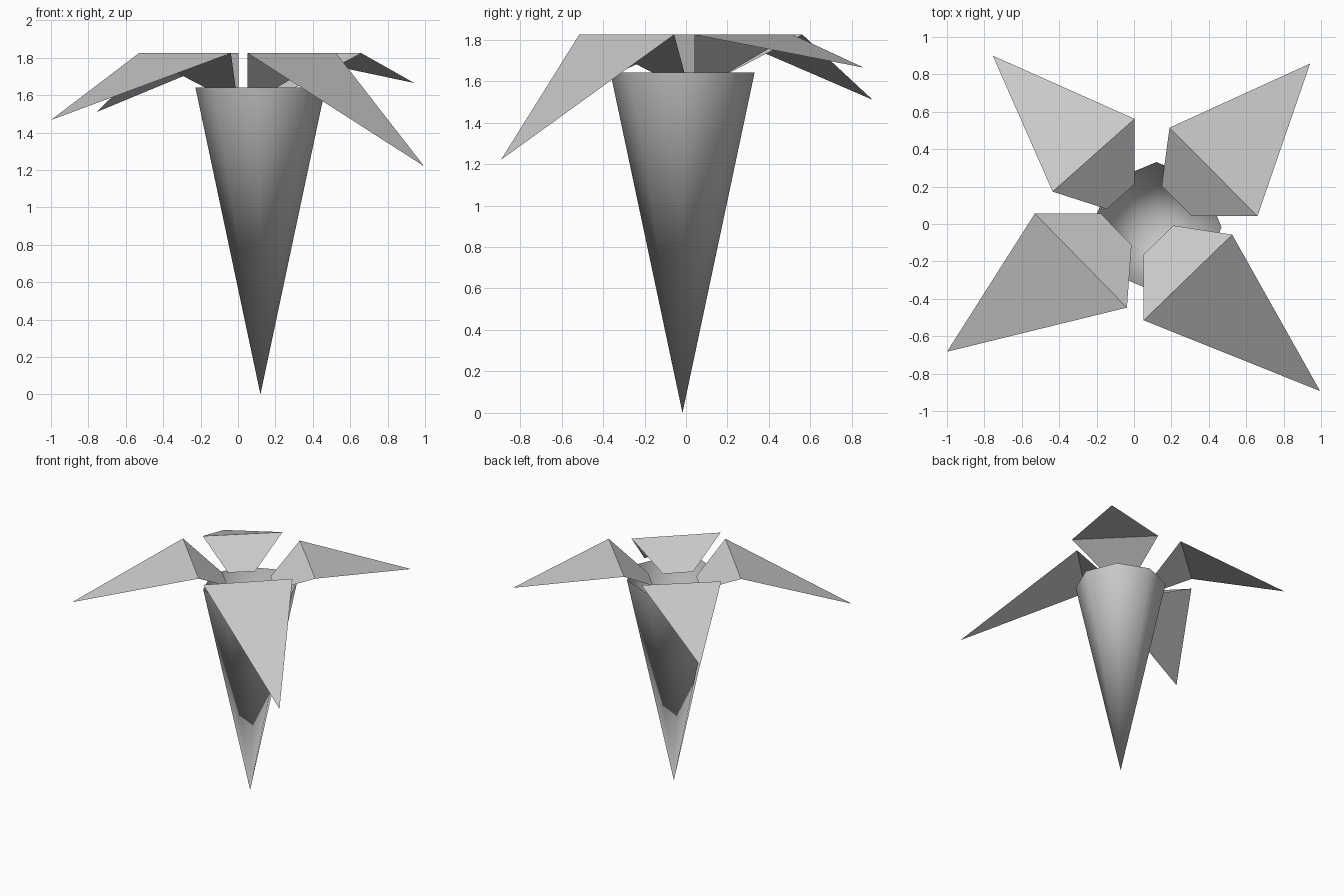
import bpy
import math

if "Cube" in bpy.data.objects:
    bpy.data.objects.remove(bpy.data.objects["Cube"])

RIM_Z = 1.642     # cone rim and inner petal edge
FOLD_Z = 1.824    # fold line of every petal


def make_object(name, verts, faces, smooth=False):
    mesh = bpy.data.meshes.new(name)
    mesh.from_pydata(verts, [], faces)
    for poly in mesh.polygons:
        poly.use_smooth = smooth
    obj = bpy.data.objects.new(name, mesh)
    bpy.context.collection.objects.link(obj)
    return obj


# Open eight-sided cone standing on its tip, smooth shaded
cx, cy, radius, sides = 0.12, -0.017, 0.348, 8
rim = [(cx + radius * math.cos(math.tau * i / sides),
        cy + radius * math.sin(math.tau * i / sides), RIM_Z) for i in range(sides)]
make_object("flower_cone", [(cx, cy, 0)] + rim,
            [(0, 1 + (i + 1) % sides, 1 + i) for i in range(sides)], smooth=True)


# Folded petal: a rising inner quad and a drooping triangular tip
def petal(name, inner_a, inner_b, fold_b, fold_a, tip):
    verts = [(*inner_a, RIM_Z), (*inner_b, RIM_Z),
             (*fold_b, FOLD_Z), (*fold_a, FOLD_Z), tip]
    make_object(name, verts, [(3, 2, 1, 0), (4, 2, 3)])


petal("petal_back_left", (-0.145, 0.08), (0.003, 0.213),
      (0.003, 0.562), (-0.435, 0.173), (-0.755, 0.90, 1.51))
petal("petal_back_right", (0.148, 0.203), (0.31, 0.042),
      (0.66, 0.042), (0.19, 0.515), (0.942, 0.858, 1.665))
petal("petal_front_right", (0.21, -0.008), (0.052, -0.163),
      (0.052, -0.515), (0.525, -0.057), (0.995, -0.893, 1.22))
petal("petal_front_left", (-0.013, -0.112), (-0.178, 0.056),
      (-0.53, 0.056), (-0.038, -0.447), (-1.0, -0.683, 1.467))
